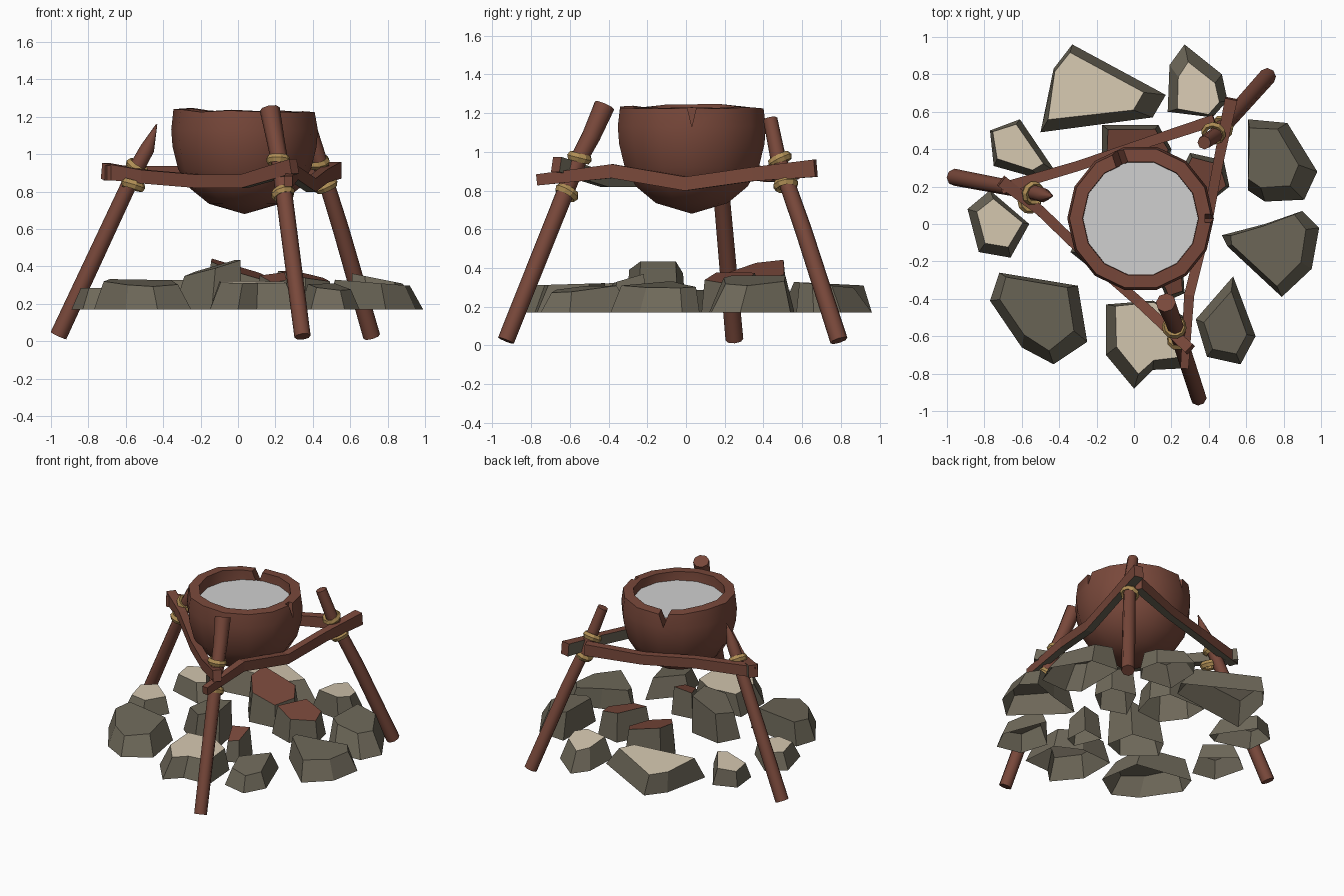
import bpy, bmesh, math, random
from mathutils import Vector

if "Cube" in bpy.data.objects:
    bpy.data.objects.remove(bpy.data.objects["Cube"])

random.seed(4)


def mat(name, col):
    m = bpy.data.materials.new(name)
    m.diffuse_color = (*col, 1)
    m.use_nodes = True
    m.node_tree.nodes["Principled BSDF"].inputs["Base Color"].default_value = m.diffuse_color
    return m


BROWN = mat("brown", (0.19, 0.065, 0.043))
STONE = mat("stone", (0.155, 0.138, 0.1))
TAN = mat("pale_stone", (0.66, 0.57, 0.43))
ROPE = mat("rope", (0.43, 0.27, 0.09))
BROTH = mat("broth", (0.63, 0.63, 0.63))


def finish(bm, name, mats, smooth=None):
    bmesh.ops.recalc_face_normals(bm, faces=bm.faces)
    me = bpy.data.meshes.new(name)
    bm.to_mesh(me)
    bm.free()
    ob = bpy.data.objects.new(name, me)
    bpy.context.collection.objects.link(ob)
    for m in mats:
        me.materials.append(m)
    if smooth:
        bpy.ops.object.select_all(action='DESELECT')
        ob.select_set(True)
        bpy.context.view_layer.objects.active = ob
        bpy.ops.object.shade_smooth_by_angle(angle=math.radians(smooth))
    return ob


def sweep(name, path, section, scales, hint, mats, smooth=None, rule=None):
    """Sweep a closed section along a path of points."""
    bm = bmesh.new()
    pts = [Vector(p) for p in path]
    rings = []
    for i, p in enumerate(pts):
        t = (pts[min(i + 1, len(pts) - 1)] - pts[max(i - 1, 0)]).normalized()
        side = t.cross(Vector(hint)).normalized()
        up = side.cross(t)
        rings.append([bm.verts.new(p + (side * a + up * b) * scales[i]) for a, b in section])
    n = len(section)
    for r0, r1 in zip(rings, rings[1:]):
        for k in range(n):
            f = bm.faces.new((r0[k], r0[(k + 1) % n], r1[(k + 1) % n], r1[k]))
            if rule:
                f.material_index = rule[k]
    bm.faces.new(rings[0])
    bm.faces.new(rings[-1])
    return finish(bm, name, mats, smooth)


# Tripod legs, with two rope bands on each (given by their centres)
circle = [(0.046 * math.cos(k * math.pi / 4), 0.046 * math.sin(k * math.pi / 4)) for k in range(8)]
legs = {
    "left_leg": ([(-0.96, 0.25, 0.03), (-0.54, 0.17, 0.93), (-0.485, 0.155, 1.03), (-0.435, 0.15, 1.16)],
                 [1, 0.9, 0.85, 0.08], [(-0.56, 0.12, 0.835), (-0.54, 0.165, 0.93)]),
    "front_leg": ([(0.345, -0.93, 0.025), (0.225, -0.56, 0.95), (0.2, -0.49, 1.08), (0.17, -0.42, 1.24)],
                  [0.95, 0.98, 1.05, 1.18], [(0.24, -0.615, 0.79), (0.215, -0.55, 0.97)]),
    "back_leg": ([(0.715, 0.79, 0.025), (0.55, 0.605, 0.6), (0.435, 0.475, 0.97), (0.375, 0.435, 1.17)],
                 [1, 0.95, 0.88, 0.8], [(0.47, 0.515, 0.83), (0.425, 0.485, 0.96)]),
}
for name, (path, sc, bands) in legs.items():
    sweep(name, path, circle, sc, (0, 1, 0.1), [BROWN], 50)
    d = (Vector(path[-2]) - Vector(path[0])).normalized()
    for j, c in enumerate(bands):
        tilt = (d + Vector((0.15, -0.15, 0)) * (1 if j else -1)).normalized()
        bpy.ops.mesh.primitive_torus_add(
            major_segments=10, minor_segments=5, major_radius=0.051, minor_radius=0.016,
            location=c, rotation=tilt.to_track_quat('Z', 'Y').to_euler())
        ring = bpy.context.object
        ring.name = name + "_rope"
        ring.scale.z = 1.5
        ring.data.materials.append(ROPE)

# Bent crossbars, with bare undersides
plank = [(-0.027, -0.036), (0.027, -0.036), (0.027, 0.036), (-0.027, 0.036)]
bars = {
    "front_bar": ([(-0.71, 0.23, 0.91), (-0.5, 0.07, 0.88), (-0.2, -0.22, 0.855), (0.03, -0.42, 0.855),
                   (0.3, -0.67, 0.935)], [1.2, 1, 1, 1, 1.1], [1, 0, 0, 1]),
    "right_bar": ([(0.27, -0.77, 0.855), (0.295, -0.38, 0.9), (0.39, 0.0, 0.835), (0.455, 0.35, 0.885),
                   (0.52, 0.67, 0.915)], [0.8, 1, 1, 1, 1.25], [1, 0, 0, 1]),
    "back_bar": ([(-0.71, 0.19, 0.9), (-0.3, 0.31, 0.9), (0.05, 0.43, 0.88), (0.43, 0.555, 0.9)],
                 [1.1, 1, 1, 1.15], [1, 0, 0, 0]),
}
for name, (path, sc, rule) in bars.items():
    sweep(name, path, plank, sc, (0, 0, 1), [BROWN, STONE], None, rule)

# Cauldron turned from a profile, with an uneven rim
CX, CY, N = 0.035, 0.03, 14
profile = [(0.19, 0.735), (0.295, 0.82), (0.355, 0.92), (0.385, 1.04), (0.392, 1.13), (0.38, 1.228),
           (0.31, 1.232), (0.305, 1.1), (0.25, 0.95)]
bm = bmesh.new()
lift = [random.uniform(-0.008, 0.018) for _ in range(N)]
rings = []
for r, z in profile:
    rings.append([bm.verts.new((CX + r * math.cos(2 * math.pi * k / N), CY + r * math.sin(2 * math.pi * k / N),
                                z + (lift[k] if z > 1.2 else 0))) for k in range(N)])
for r0, r1 in zip(rings, rings[1:]):
    for k in range(N):
        bm.faces.new((r0[k], r0[(k + 1) % N], r1[(k + 1) % N], r1[k]))
for ring, z in ((rings[0], 0.68), (rings[-1], 0.9)):
    tip = bm.verts.new((CX, CY, z))
    for k in range(N):
        bm.faces.new((ring[k], ring[(k + 1) % N], tip))
pot = finish(bm, "cauldron", [BROWN])

# Wedge shaped cracks cut out of the rim: angle, inner radius, half width
for ang, inner, half in ((0.0, 0.345, 0.04), (1.9, 0.25, 0.06)):
    o, s = Vector((math.cos(ang), math.sin(ang), 0)), Vector((-math.sin(ang), math.cos(ang), 0))
    bm = bmesh.new()
    tri = [(-half, 1.3), (half, 1.3), (0.0, 1.13)]
    ends = [[bm.verts.new(Vector((CX, CY, z)) + o * r + s * w) for w, z in tri] for r in (inner, 0.5)]
    bm.faces.new(ends[0])
    bm.faces.new(ends[1])
    for k in range(3):
        bm.faces.new((ends[0][k], ends[0][(k + 1) % 3], ends[1][(k + 1) % 3], ends[1][k]))
    cutter = finish(bm, "crack_cutter", [BROWN])
    cutter.hide_render = True
    mod = pot.modifiers.new("crack", 'BOOLEAN')
    mod.operation, mod.object, mod.solver = 'DIFFERENCE', cutter, 'EXACT'
    bpy.context.view_layer.objects.active = pot
    bpy.ops.object.modifier_apply(modifier="crack")
    bpy.data.objects.remove(cutter)
bpy.ops.object.select_all(action='DESELECT')
pot.select_set(True)
bpy.context.view_layer.objects.active = pot
bpy.ops.object.shade_smooth_by_angle(angle=math.radians(35))

# Broth surface
bpy.ops.mesh.primitive_circle_add(vertices=N, radius=0.312, fill_type='NGON', location=(CX, CY, 1.165),
                                  rotation=(0, 0, math.pi / 2))
bpy.context.object.name = "broth"
bpy.context.object.data.materials.append(BROTH)


def stone(name, outline, height, shift, slope, scale, top):
    """Chipped rock, open underneath: outline at z 0.17, smaller sloping top."""
    bm = bmesh.new()
    c = sum((Vector((x, y)) for x, y in outline), Vector((0, 0))) / len(outline)
    low = [bm.verts.new((x, y, 0.17)) for x, y in outline]
    high = []
    for x, y in outline:
        p = c + (Vector((x, y)) - c) * scale * random.uniform(0.94, 1.06) + Vector(shift)
        z = height + slope[0] * (p.x - c.x) + slope[1] * (p.y - c.y)
        high.append(bm.verts.new((p.x, p.y, z)))
    n = len(outline)
    for k in range(n):
        bm.faces.new((low[k], low[(k + 1) % n], high[(k + 1) % n], high[k]))
    bm.faces.new(high).material_index = 1
    bmesh.ops.triangulate(bm, faces=[f for f in bm.faces if f.material_index == 1])
    finish(bm, name, [STONE, top])


# Fire ring stones
stone("ring_stone_1", [(-0.50, 0.49), (-0.43, 0.83), (-0.33, 0.96), (0.17, 0.69), (0.1, 0.57)],
      0.32, (-0.04, 0.01), (0, -0.05), 0.76, TAN)
stone("ring_stone_2", [(0.18, 0.60), (0.19, 0.85), (0.27, 0.96), (0.47, 0.80), (0.5, 0.66), (0.42, 0.57)],
      0.31, (0, -0.03), (0, -0.1), 0.7, TAN)
stone("ring_stone_3", [(0.61, 0.56), (0.61, 0.18), (0.7, 0.12), (0.91, 0.13), (0.98, 0.28), (0.82, 0.54)],
      0.33, (-0.04, 0.03), (-0.2, 0), 0.74, STONE)
stone("ring_stone_4", [(0.47, -0.06), (0.5, -0.12), (0.79, -0.39), (0.95, -0.24), (0.99, -0.02), (0.9, 0.07),
                       (0.7, 0.0)], 0.31, (-0.02, 0.01), (-0.08, 0), 0.8, STONE)
stone("ring_stone_5", [(0.33, -0.51), (0.53, -0.28), (0.65, -0.6), (0.57, -0.75), (0.39, -0.71)],
      0.29, (0, 0), (-0.1, 0.1), 0.7, STONE)
stone("ring_stone_6", [(-0.15, -0.43), (-0.15, -0.7), (0, -0.88), (0.1, -0.78), (0.3, -0.77), (0.28, -0.5),
                       (0.1, -0.41)], 0.315, (0.01, 0.03), (0, 0.03), 0.82, TAN)
stone("ring_stone_7", [(-0.77, -0.41), (-0.72, -0.26), (-0.30, -0.33), (-0.25, -0.63), (-0.43, -0.75),
                       (-0.6, -0.66)], 0.31, (-0.01, 0.03), (0, 0.1), 0.78, STONE)
stone("ring_stone_8", [(-0.89, 0.08), (-0.77, 0.18), (-0.56, 0.0), (-0.66, -0.18), (-0.83, -0.15)],
      0.285, (0.01, 0.01), (0, 0), 0.74, TAN)
stone("ring_stone_9", [(-0.77, 0.50), (-0.61, 0.56), (-0.42, 0.28), (-0.5, 0.24), (-0.75, 0.31)],
      0.29, (-0.02, 0.02), (0.05, 0), 0.76, TAN)

# Taller hearth rocks under the pot, some with scorched tops
stone("hearth_rock_back", [(-0.17, 0.53), (0.13, 0.53), (0.2, 0.4), (0.15, 0.22), (-0.05, 0.2), (-0.17, 0.36)],
      0.38, (0, 0), (-0.3, 0.12), 0.88, BROWN)
stone("hearth_rock_right", [(0.18, 0.14), (0.3, 0.38), (0.48, 0.34), (0.51, 0.2), (0.36, 0.08)],
      0.35, (0, 0), (-0.22, 0.1), 0.85, BROWN)
stone("hearth_rock_front", [(0.1, -0.22), (0.26, -0.2), (0.27, -0.37), (0.18, -0.41)],
      0.34, (0, 0), (0.1, 0.3), 0.8, BROWN)
stone("hearth_rock_left", [(-0.34, -0.15), (-0.26, 0.0), (-0.02, -0.04), (0.02, -0.25), (-0.14, -0.31)],
      0.39, (0.02, 0), (0.3, 0.05), 0.85, STONE)
